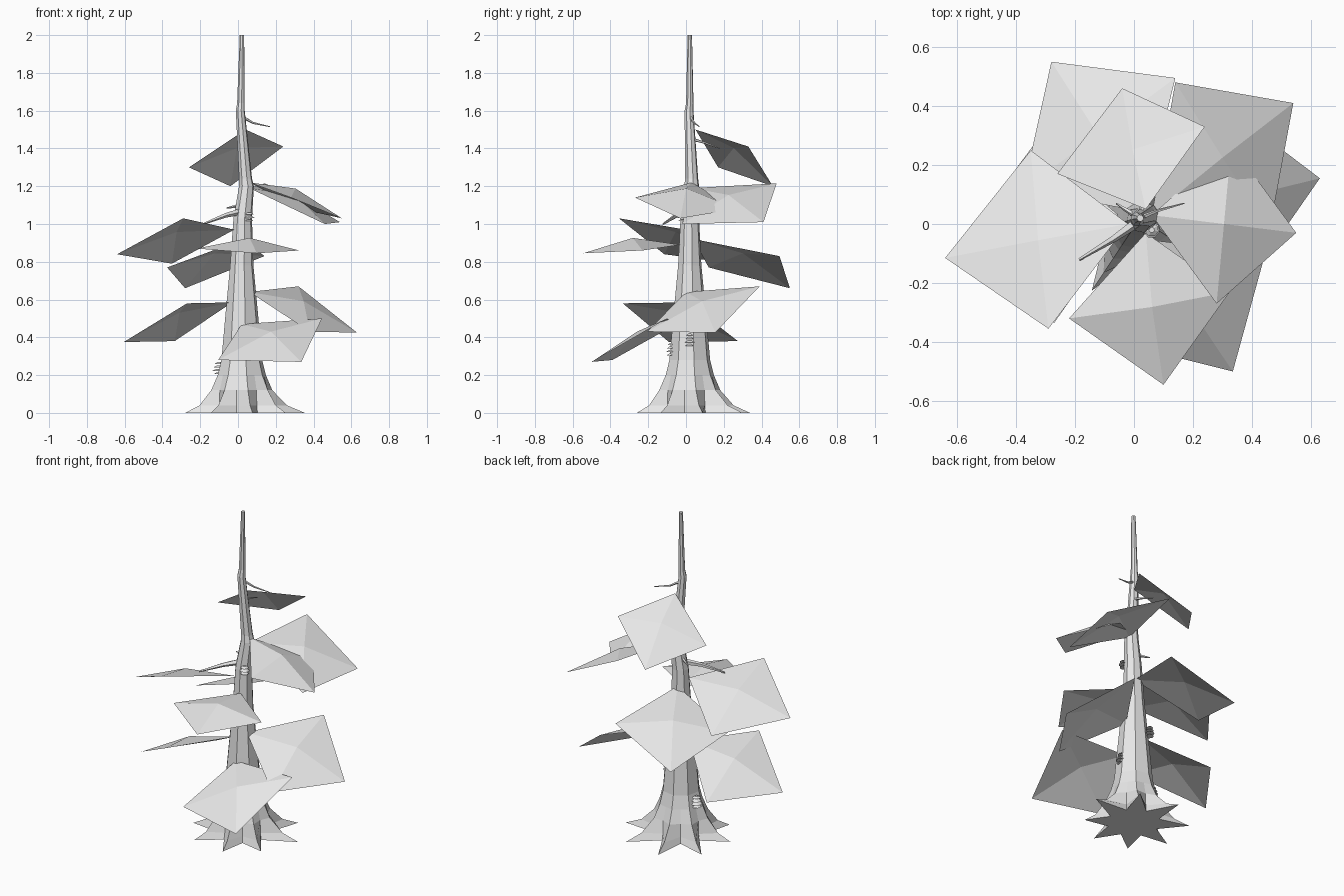
import bpy
import bmesh
from math import sin, cos, pi
from mathutils import Vector

if "Cube" in bpy.data.objects:
    bpy.data.objects.remove(bpy.data.objects["Cube"])

grey = bpy.data.materials.new("plain_grey")
grey.use_nodes = True
COLOUR = (0.8, 0.8, 0.8, 1)
grey.diffuse_color = COLOUR
grey.node_tree.nodes["Principled BSDF"].inputs["Base Color"].default_value = COLOUR


def finish(name, bm, recalc=True):
    """Turn a bmesh into a named grey object."""
    if recalc:
        bmesh.ops.recalc_face_normals(bm, faces=bm.faces)
    mesh = bpy.data.meshes.new(name)
    bm.to_mesh(mesh)
    bm.free()
    mesh.materials.append(grey)
    obj = bpy.data.objects.new(name, mesh)
    bpy.context.collection.objects.link(obj)
    return obj


def skin(bm, rings):
    """Bridge rings of points and cap both ends."""
    rows = [[bm.verts.new(p) for p in ring] for ring in rings]
    n = len(rows[0])
    for low, high in zip(rows, rows[1:]):
        for i in range(n):
            j = (i + 1) % n
            bm.faces.new((low[i], low[j], high[j], high[i]))
    bm.faces.new(rows[0][::-1])
    bm.faces.new(rows[-1])


# Trunk with root flare: height, centre x, centre y, ridge radius, valley ratio
ROOTS = 8
FLAT = cos(pi / ROOTS)
PROFILE = [
    (0, .02, .02, .31, .48), (.04, .02, .02, .23, .62), (.12, .02, .02, .165, .85),
    (.2, .02, .02, .13, FLAT), (.28, .02, .02, .11, FLAT), (.5, .02, .02, .09, FLAT),
    (.78, .02, .02, .063, FLAT), (1.03, .025, .02, .05, FLAT), (1.2, .045, .03, .04, FLAT),
    (1.24, .04, .03, .035, FLAT), (1.6, .012, .016, .024, FLAT), (1.64, .015, .02, .02, FLAT),
    (2, .021, .02, .012, FLAT),
]


def trunk_ring(z, cx, cy, radius, ratio):
    ring = []
    for i in range(2 * ROOTS):
        a = pi * i / ROOTS + .2
        r = radius * (ratio if i % 2 else 1)
        # uneven root lengths near the ground
        if z < .1 and i % 2 == 0:
            r *= 1 + .12 * sin(3 * i + 1) * (1 - z * 10)
        ring.append((cx + r * cos(a), cy + r * sin(a), z))
    return ring


bm = bmesh.new()
skin(bm, [trunk_ring(*p) for p in PROFILE])
finish("trunk", bm)


# Foliage cards: a quad hung from the trunk with a raised middle
def card(name, root, side_a, tip, side_b, lift=.05):
    bm = bmesh.new()
    corners = [Vector(p) for p in (root, side_a, tip, side_b)]
    middle = sum(corners, Vector()) / 4 + Vector((0, 0, lift))
    verts = [bm.verts.new(p) for p in corners]
    centre = bm.verts.new(middle)
    for i in range(4):
        face = bm.faces.new((verts[i], verts[(i + 1) % 4], centre))
        face.normal_update()
        if face.normal.z < 0:
            face.normal_flip()
    finish(name, bm, recalc=False)


card("foliage_top_back", (.04, .05, 1.5), (-.26, .17, 1.3), (-.04, .46, 1.2), (.24, .33, 1.41))
card("foliage_upper_left", (.06, .03, 1.22), (.28, -.27, 1.14), (.55, -.03, 1.03),
     (.33, .27, 1.08), .07)
card("foliage_upper_back", (.06, .03, 1.19), (.46, -.02, 1.0), (.54, .41, 1.01),
     (.14, .48, 1.215))
card("foliage_middle_right", (-.02, 0, .97), (-.29, -.355, 1.03), (-.64, -.115, .84),
     (-.35, .25, .79))
card("foliage_middle_back", (.03, .04, .92), (-.375, .12, .77), (-.28, .55, .66),
     (.14, .495, .83))
card("foliage_middle_front", (.04, -.03, .89), (-.22, -.32, .87), (.1, -.545, .845),
     (.325, -.23, .86), .06)
card("foliage_lower_left", (.06, 0, .64), (.38, -.205, .43), (.63, .155, .425), (.32, .39, .67))
card("foliage_lower_front", (.02, -.05, .47), (-.105, -.39, .28), (.335, -.5, .27),
     (.445, -.1, .5))
card("foliage_lower_right", (-.03, .01, .585), (-.27, -.335, .58), (-.605, -.09, .375),
     (-.335, .275, .38))


# Bare twigs: tapered five-sided tubes along a short path
def twig(name, points, radius):
    pts = [Vector(p) for p in points]
    turn = (pts[-1] - pts[0]).to_track_quat("Z", "Y")
    rings = []
    for k, p in enumerate(pts):
        r = radius * (1 - .75 * k / (len(pts) - 1))
        rings.append([p + turn @ Vector((r * cos(a), r * sin(a), 0))
                      for a in (2 * pi * i / 5 for i in range(5))])
    bm = bmesh.new()
    skin(bm, rings)
    finish(name, bm)


twig("twig_top", [(.02, .02, 1.57), (.08, .045, 1.535), (.17, .07, 1.515)], .009)
twig("twig_back", [(.03, .03, 1.45), (.02, .1, 1.43), (.01, .18, 1.4)], .009)
twig("twig_front_right", [(.03, .02, 1.07), (-.07, -.05, 1.045), (-.185, -.12, 1.0)], .02)
twig("twig_stub", [(.02, .02, 1.1), (-.03, .05, 1.09), (-.06, .07, 1.085)], .011)


# Shelf fungus: stacks of small shallow cones on the bark
def fungus(name, x, y, z, size, count=4):
    bm = bmesh.new()
    for k in range(count):
        r = size * (1 - .15 * abs(k - 1))
        made = bmesh.ops.create_cone(bm, cap_ends=True, segments=7,
                                     radius1=r, radius2=r * .4, depth=.01)
        bmesh.ops.translate(bm, verts=made["verts"], vec=(x, y, z + k * .018))
    finish(name, bm)


fungus("fungus_upper", .06, -.02, 1.02, .028, 3)
fungus("fungus_left", .11, .02, .36, .03)
fungus("fungus_front", .04, -.08, .31, .028)
fungus("fungus_right", -.1, .04, .21, .035)
fungus("fungus_back", -.04, .09, .56, .028)
